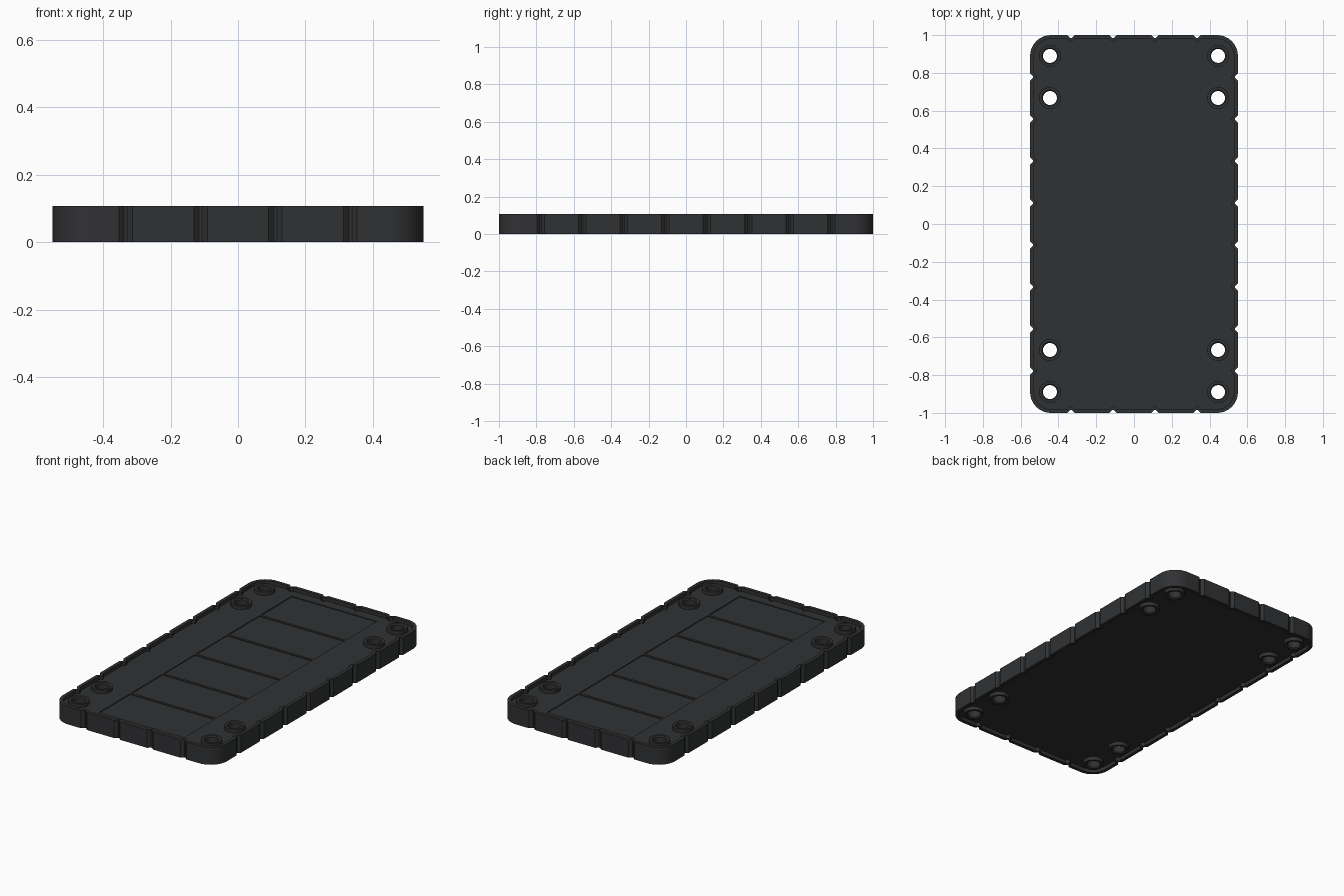
import bpy, bmesh, math
from mathutils import Matrix, Vector

if "Cube" in bpy.data.objects:
    bpy.data.objects.remove(bpy.data.objects["Cube"])

HX, HY, HZ = 0.55, 1.0, 0.107      # half width, half length, height
R, RIM, LIP = 0.11, 0.02, 0.022    # corner radius, rim width, rim height
PITCH = 2 / 9                      # notch spacing
HOLES = [(x, y) for x in (-0.445, 0.445) for y in (-0.89, -0.667, 0.667, 0.89)]

mat = bpy.data.materials.new("dark_plastic")
mat.diffuse_color = (0.03, 0.031, 0.033, 1)
mat.use_nodes = True
mat.node_tree.nodes["Principled BSDF"].inputs["Base Color"].default_value = mat.diffuse_color


def make_object(name, bm):
    bmesh.ops.recalc_face_normals(bm, faces=bm.faces)
    mesh = bpy.data.meshes.new(name)
    bm.to_mesh(mesh)
    bm.free()
    ob = bpy.data.objects.new(name, mesh)
    bpy.context.collection.objects.link(ob)
    ob.data.materials.append(mat)
    return ob


def smooth(ob):
    bpy.ops.object.select_all(action='DESELECT')
    ob.select_set(True)
    bpy.context.view_layer.objects.active = ob
    bpy.ops.object.shade_smooth_by_angle(angle=math.radians(30))


def outline(d):
    """Rounded rectangle with V notches, inset by d."""
    pts = []
    for i in range(4):
        half, out, n = (HX, HY, 4) if i % 2 == 0 else (HY, HX, 8)
        side = []
        for k in range(n):
            c = (k - (n - 1) / 2) * PITCH
            for t, depth in ((-0.02, 0), (-0.004, 0.015), (0.004, 0.015), (0.02, 0)):
                side.append((c + t, -(out - d - depth)))
        for k in range(13):
            a = math.radians(-90 + 7.5 * k)
            side.append((half - R + (R - d) * math.cos(a),
                         -(out - R) + (R - d) * math.sin(a)))
        rot = Matrix.Rotation(i * math.pi / 2, 2)
        pts += [rot @ Vector(p) for p in side]
    return pts


# Plate with a raised rim on both faces
bm = bmesh.new()
rings = []
for d, z in ((RIM, LIP), (RIM, 0), (0, 0), (0, HZ), (RIM, HZ), (RIM, HZ - LIP)):
    rings.append([bm.verts.new((p.x, p.y, z)) for p in outline(d)])
for a, b in zip(rings, rings[1:]):
    for i in range(len(a)):
        j = (i + 1) % len(a)
        bm.faces.new((a[i], a[j], b[j], b[i]))
bm.faces.new(rings[0])
bm.faces.new(rings[-1])
plate = make_object("plate", bm)

# Cutter: screw holes and six shallow floor panels
bm = bmesh.new()
for x, y in HOLES:
    bmesh.ops.create_cone(bm, cap_ends=True, segments=32, radius1=0.047, radius2=0.047,
                          depth=0.4, matrix=Matrix.Translation((x, y, HZ / 2)))
for k in range(6):
    m = Matrix.Translation((0, (k - 2.5) * 0.31, HZ - LIP)) @ Matrix.Diagonal((0.57, 0.295, 0.01, 1))
    bmesh.ops.create_cube(bm, size=1, matrix=m)
cutter = make_object("cutter", bm)
cutter.hide_render = True
mod = plate.modifiers.new("cut", 'BOOLEAN')
mod.operation, mod.solver, mod.object = 'DIFFERENCE', 'EXACT', cutter
bpy.context.view_layer.objects.active = plate
bpy.ops.object.modifier_apply(modifier=mod.name)
bpy.data.objects.remove(cutter)
smooth(plate)

# Screw bosses: chamfered tubes through the plate
profile = [(0.037, 0.006), (0.043, 0), (0.058, 0), (0.058, HZ), (0.043, HZ), (0.037, HZ - 0.006)]
N = 32
for n, (x, y) in enumerate(HOLES):
    bm = bmesh.new()
    loops = [[bm.verts.new((x + r * math.cos(math.tau * i / N), y + r * math.sin(math.tau * i / N), z))
              for i in range(N)] for r, z in profile]
    for a, b in zip(loops, loops[1:] + loops[:1]):
        for i in range(N):
            j = (i + 1) % N
            bm.faces.new((a[i], a[j], b[j], b[i]))
    smooth(make_object(f"screw_boss_{n + 1}", bm))
